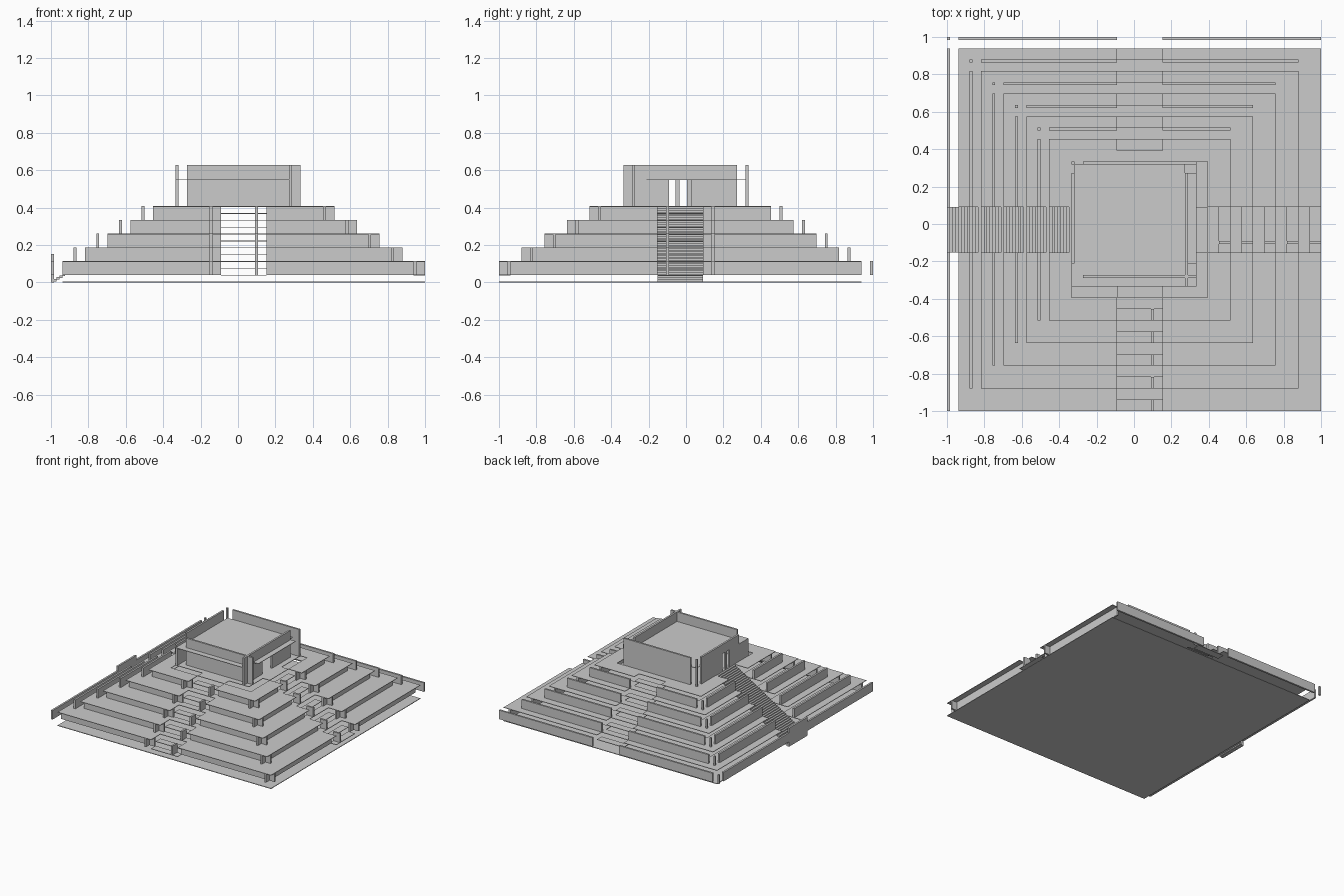
import bpy, bmesh

if "Cube" in bpy.data.objects:
    bpy.data.objects.remove(bpy.data.objects["Cube"])

U = 2 / 33          # plan module
T = U / 4           # wall panel thickness
H = 0.0735          # tier height
R = H / 2           # rise of one broad tread
Z0 = 0.04           # underside of lowest walls
P = 0.004           # slab thickness
A, B = 1.5 * U, 2.5 * U   # passage limits: x in (-A, B), y in (-B, A)


def build(name, boxes):
    """One object from a list of (x0, x1, y0, y1, z0, z1) boxes."""
    bm = bmesh.new()
    for x0, x1, y0, y1, z0, z1 in boxes:
        v = [bm.verts.new((x, y, z)) for z in (z0, z1)
             for x, y in ((x0, y0), (x1, y0), (x1, y1), (x0, y1))]
        bm.faces.new(v[3::-1])
        bm.faces.new(v[4:])
        for i in range(4):
            j = (i + 1) % 4
            bm.faces.new((v[i], v[j], v[4 + j], v[4 + i]))
    me = bpy.data.meshes.new(name)
    bm.to_mesh(me)
    bm.free()
    ob = bpy.data.objects.new(name, me)
    bpy.context.collection.objects.link(ob)
    return ob


# ground sheet
build("ground_slab", [(-1 + U, 1, -1, 1 - U, 0, 0.005)])

# five terraces, each with walls, passage side panels and a floor ring
for t in range(5):
    e = 1 - 2 * U * t
    i = e - U
    z0, z1 = Z0 + t * H, Z0 + (t + 1) * H
    w = []
    for a, b in ((-i, -A), (B, e)):            # front and back walls
        w.append((a, b, -i - T, -i, z0, z1))
        w.append((a, b, e - T, e, z0, z1))
    for a, b in ((-e, -B), (A, i)):            # left and right walls
        w.append((-e, -e + T, a, b, z0, z1))
        w.append((i, i + T, a, b, z0, z1))
    w.append((-e, -e + T, e - T, e, z0, z1))   # back left corner post
    build(f"terrace_wall_{t + 1}", w)

    build(f"passage_panels_{t + 1}",
          [(x, x + T, -e, -i, z0, z1) for x in (-B, A)] +
          [(i, e, y - T, y, z0, z1) for y in (-A, B)])

    g = U * (2 if t == 4 else 3)
    f = []
    for a, b in ((-i, -A), (B, e)):
        f.append((a, b, -e, -e + g, z1 - P, z1))
        f.append((a, b, i - g, i, z1 - P, z1))
    for a, b in ((-e + g, -B), (A, i - g)):
        f.append((-i, -i + g, a, b, z1 - P, z1))
        f.append((e - g, e, a, b, z1 - P, z1))
    build(f"terrace_floor_{t + 1}", f)

# floating broad treads on the front, right and back
front, right, back = [], [], []
for k in range(11):
    a, b = 1 - U * k, 1 - U * (k + 1)
    z = Z0 + k * R
    front.append((-A, B, -a, -b, z - P, z))
    right.append((b, a, -B, A, z - P, z))
    if k:
        back.append((-A, B, b, a, z - P, z))
build("front_treads", front)
build("right_treads", right)
build("back_treads", back)

# fine staircase on the left with a panel at its foot
steps = []
for k in range(44):
    z = (k + 1) * R / 4
    steps.append((-1 + T * k, -1 + T * (k + 1), -B, A, max(0, z - 0.013), z))
build("left_staircase", steps)
build("stair_foot_panel", [(-1, -1 + T, -B, A, 0.005, 0.152)])

# building on the summit
e, i = 5.5 * U, 4.5 * U
zf = Z0 + 5 * H
zr, zt = zf + 2 * H - 0.004, 0.628
D0, D1 = -A, 0.5 * U          # doorway limits in y
build("summit_floor", [(-e, e, -e, e, zf - P, zf)])
build("front_wall", [(-i, e, -i - T, -i, zf, zt)])
build("back_wall", [(-i, e, e - T, e, zf, zt),
                    (-e, -e + T, e - T, e, zf, zt)])
build("right_wall", [(i, i + T, -e, D0, zf, zr), (i, i + T, D1, i, zf, zr),
                     (i, i + T, -e, i, zr, zt)])
build("left_wall", [(-e, -e + T, -e, D0, zf, zr), (-e, -e + T, D1, i, zf, zr),
                    (-e, -e + T, -3.5 * U, i, zr, zt)])
build("door_posts", [(-e, -e + T, -0.056, -0.036, zf, zr),
                     (-e, -e + T, 0.005, D1, zf, zr)])

# roof sheet with eaves at the front and right
build("roof", [(-e + T, i, -i, e - T, zr - P, zr),
               (-e, i, -e, -i, zr - P, zr),
               (-e, -i, -i, -3.5 * U, zr - P, zr),
               (i, e, -3.5 * U, i, zr - P, zr)])
